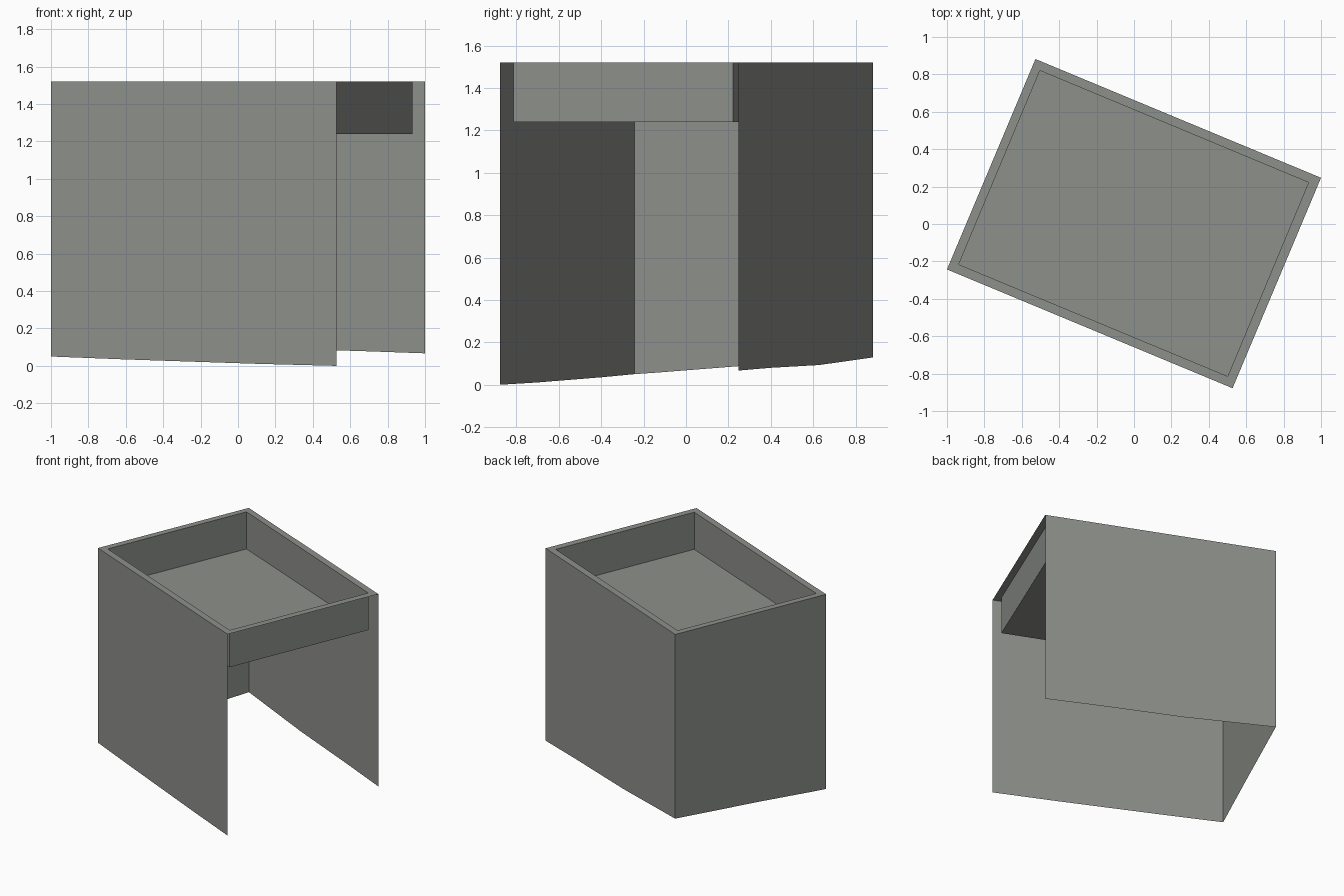
import bpy
import bmesh
from mathutils import Vector

cube = bpy.data.objects.get("Cube")
if cube:
    bpy.data.objects.remove(cube, do_unlink=True)

TOP, ROOF = 1.52, 1.24

grey = bpy.data.materials.new("concrete_grey")
grey.use_nodes = True
colour = (0.27, 0.28, 0.26, 1)
grey.diffuse_color = colour
grey.node_tree.nodes["Principled BSDF"].inputs["Base Color"].default_value = colour

# Footprint corners, counter-clockwise from above
left_end = Vector((-1, -0.243))
near = Vector((0.527, -0.878))
right_end = Vector((1, 0.247))
far = Vector((-0.527, 0.882))
outer = [left_end, near, right_end, far]
inner = [Vector(p) for p in
         ((-0.937, -0.216), (0.501, -0.814), (0.933, 0.222), (-0.503, 0.82))]


def at(points, z):
    return [(p.x, p.y, z) for p in points]


def build(name, faces):
    """Make one flat-shaded object from a list of polygon outlines."""
    bm = bmesh.new()
    for outline in faces:
        bm.faces.new([bm.verts.new(p) for p in outline])
    bmesh.ops.remove_doubles(bm, verts=bm.verts, dist=0.0005)
    mesh = bpy.data.meshes.new(name)
    bm.to_mesh(mesh)
    bm.free()
    mesh.materials.append(grey)
    obj = bpy.data.objects.new(name, mesh)
    bpy.context.collection.objects.link(obj)


def ring(lower, upper):
    """Quads joining two closed loops."""
    n = len(lower)
    return [(lower[i], lower[(i + 1) % n], upper[(i + 1) % n], upper[i])
            for i in range(n)]


def wall(name, start, end, ground):
    """Thin wall whose foot follows the sloping ground: (fraction, height)."""
    foot = [(*start.lerp(end, t), z) for t, z in ground]
    build(name, [foot + at([end, start], TOP)])


# Three outer walls; the right-hand side stays open
wall("front_wall", left_end, near,
     [(0, 0.05), (0.25, 0.035), (0.72, 0.011), (1, 0.0)])
wall("back_wall", right_end, far,
     [(0, 0.067), (0.24, 0.08), (0.6, 0.093), (1, 0.129)])
wall("left_wall", far, left_end,
     [(0, 0.129), (0.57, 0.087), (0.91, 0.057), (1, 0.05)])

# Parapet rim, its inner faces and the sunken roof
build("parapet_rim", ring(at(outer, TOP), at(inner, TOP)))
build("parapet_inner_faces", ring(at(inner, TOP), at(inner, ROOF)))
build("roof", [at(inner, ROOF)])
